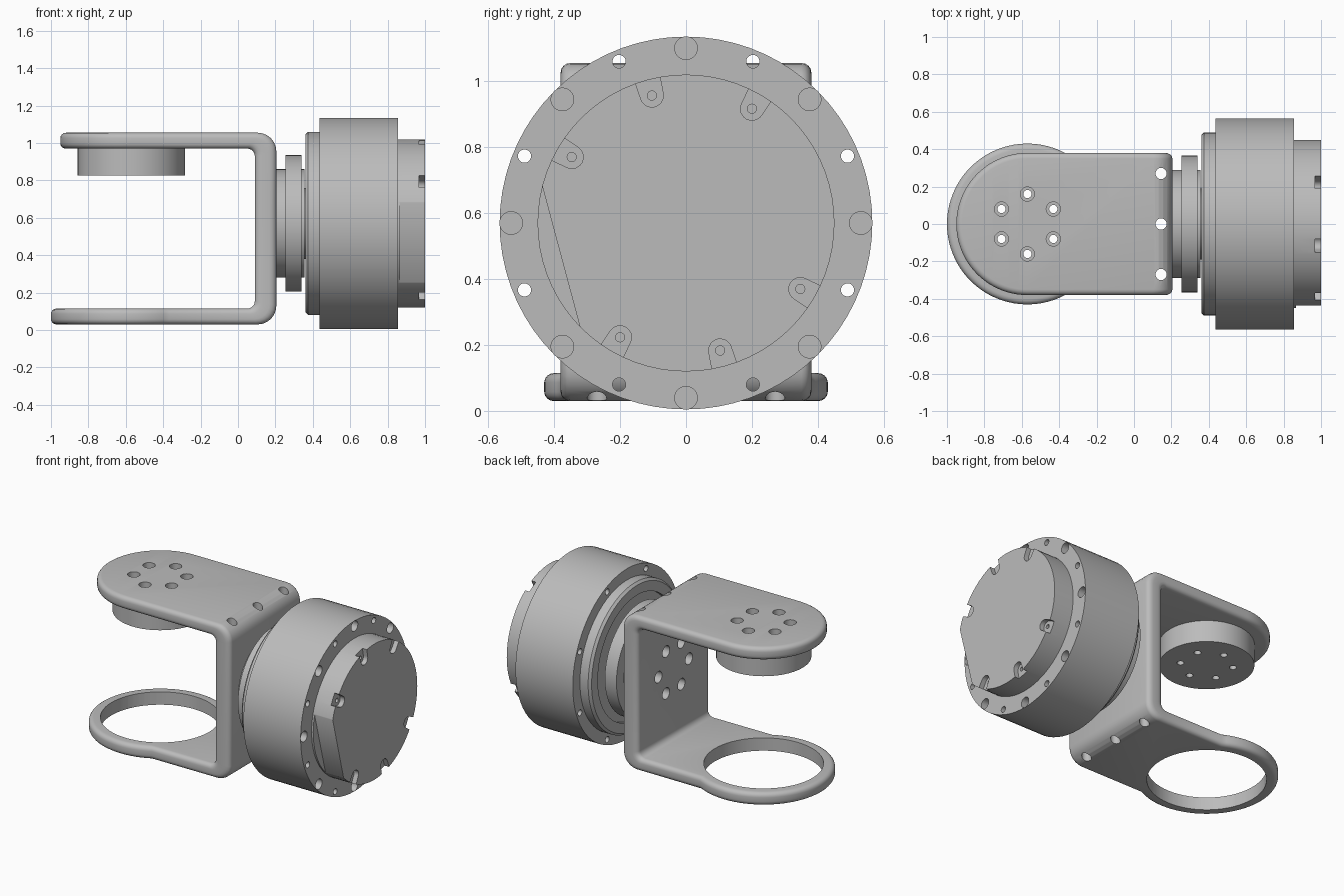
import bpy, bmesh
from math import sin, cos, pi, radians
from mathutils import Matrix, Vector

if "Cube" in bpy.data.objects:
    bpy.data.objects.remove(bpy.data.objects["Cube"])

AXIS_Z = 0.57      # height of the motor axis
HUB_X = -0.57      # position of the vertical joint axis
TO_X = Matrix.Rotation(pi / 2, 4, 'Y')

grey = bpy.data.materials.new("machined_grey")
grey.use_nodes = True
grey.diffuse_color = (0.5, 0.5, 0.5, 1)
grey.node_tree.nodes["Principled BSDF"].inputs["Base Color"].default_value = (0.5, 0.5, 0.5, 1)


def lathe(bm, profile, matrix, segs=32):
    """Revolve (radius, height) points around local z, capping both ends."""
    rings = []
    for r, h in profile:
        rings.append([bm.verts.new(matrix @ Vector((r * cos(2 * pi * i / segs), r * sin(2 * pi * i / segs), h)))
                      for i in range(segs)])
    for a, b in zip(rings, rings[1:]):
        for i in range(segs):
            j = (i + 1) % segs
            bm.faces.new((a[i], a[j], b[j], b[i]))
    bm.faces.new(rings[0])
    bm.faces.new(rings[-1])


def along_x(y=0, z=0):
    return Matrix.Translation((0, y, AXIS_Z + z)) @ TO_X


def along_z(x, y=0):
    return Matrix.Translation((x, y, 0))


def polar(r, deg):
    return r * cos(radians(deg)), r * sin(radians(deg))


def prism(bm, outline, x0, x1):
    """Extrude a (y, z) outline, relative to the motor axis, along x."""
    lo, hi = [[bm.verts.new((x, y, AXIS_Z + z)) for y, z in outline] for x in (x0, x1)]
    n = len(outline)
    for i in range(n):
        bm.faces.new((lo[i], lo[(i + 1) % n], hi[(i + 1) % n], hi[i]))
    bm.faces.new(lo)
    bm.faces.new(hi)


def make(name, bm):
    bmesh.ops.recalc_face_normals(bm, faces=bm.faces)
    mesh = bpy.data.meshes.new(name)
    bm.to_mesh(mesh)
    bm.free()
    ob = bpy.data.objects.new(name, mesh)
    bpy.context.collection.objects.link(ob)
    mesh.materials.append(grey)
    return ob


def finish(ob, *cutter_meshes):
    """Subtract the cutters, then smooth the round faces."""
    for bm in cutter_meshes:
        cutter = make("cutter", bm)
        cutter.hide_render = True
        mod = ob.modifiers.new("cut", 'BOOLEAN')
        mod.operation, mod.solver, mod.object = 'DIFFERENCE', 'EXACT', cutter
        bpy.context.view_layer.update()
        result = bpy.data.meshes.new_from_object(ob.evaluated_get(bpy.context.evaluated_depsgraph_get()))
        ob.modifiers.clear()
        ob.data = result
        bpy.data.objects.remove(cutter)
    bpy.ops.object.select_all(action='DESELECT')
    ob.select_set(True)
    bpy.context.view_layer.objects.active = ob
    bpy.ops.object.shade_smooth_by_angle(angle=radians(32))


# Bracket: rounded strip swept along a U, with a round end on each arm
def round_end(R, deg, z_in, z_out):
    a = radians(deg)
    return lambda t, d: (HUB_X - (R - d) * cos(a), (R - d) * sin(a), z_in + (z_out - z_in) * t)


def corner(deg, z_in, z_out):
    c, s = cos(radians(deg)), sin(radians(deg))
    inner = Vector((0.05 + 0.04 * c, z_in + 0.04 * s))
    outer = Vector((0.105 + 0.1 * c, z_out + 0.1 * s))

    def place(t, d):
        p = inner.lerp(outer, t)
        return p.x, 0.38 - d, p.y
    return place


EDGE = 0.03
arc = [i * pi / 8 for i in range(5)]
section = [(0.33 * (1 - cos(a)), EDGE * (1 - sin(a))) for a in arc]
section += [(1 - t, d) for t, d in reversed(section)]
stations = [round_end(0.43, a, 0.115, 0.03) for a in [118 * i / 28 for i in range(29)]]
stations += [corner(-90 + 15 * i, 0.155, 0.13) for i in range(7)]
stations += [corner(15 * i, 0.93, 0.955) for i in range(7)]
stations += [round_end(0.38, 90 - a, 0.97, 1.055) for a in [90 * i / 22 for i in range(23)]]

bm = bmesh.new()
loops = []
for place in stations:
    side = [Vector(place(t, d)) for t, d in section]
    other = [Vector((p.x, -p.y, p.z)) for p in reversed(side)]
    loops.append([bm.verts.new(p) for p in side + other])
for a, b in zip(loops, loops[1:]):
    for i in range(len(a)):
        j = (i + 1) % len(a)
        bm.faces.new((a[i], a[j], b[j], b[i]))
bmesh.ops.remove_doubles(bm, verts=bm.verts, dist=0.0001)
bracket = make("u_bracket", bm)

holes = bmesh.new()
lathe(holes, [(0.36, -0.1), (0.36, 0.3)], along_z(HUB_X), 64)
for y in (-0.27, 0, 0.27):
    lathe(holes, [(0.03, -0.1), (0.03, 1.2)], along_z(0.145, y), 20)
for k in range(6):
    x, y = polar(0.16, 30 + 60 * k)
    lathe(holes, [(0.022, 0.9), (0.022, 1.0), (0.038, 1.0), (0.038, 1.1)], along_z(HUB_X + x, y), 20)
    y, z = polar(0.16, 60 * k)
    lathe(holes, [(0.038, 0.0), (0.038, 0.16), (0.022, 0.16), (0.022, 0.3)], along_x(y, z), 20)
finish(bracket, holes)

# Round hub under the upper arm
bm = bmesh.new()
lathe(bm, [(0.287, 0.825), (0.287, 0.97)], along_z(HUB_X), 64)
hub = make("joint_hub", bm)
holes = bmesh.new()
for k in range(6):
    x, y = polar(0.16, 30 + 60 * k)
    lathe(holes, [(0.022, 0.7), (0.022, 1.1)], along_z(HUB_X + x, y), 20)
finish(hub, holes)

# Stepped coupling between bracket and motor
bm = bmesh.new()
lathe(bm, [(0.29, 0.205), (0.29, 0.255), (0.365, 0.255), (0.365, 0.34), (0.29, 0.34),
           (0.29, 0.355), (0.19, 0.355), (0.19, 0.385)], along_x(), 64)
finish(make("output_coupling", bm))

# Motor housing with pilot boss and bolt holes
bm = bmesh.new()
lathe(bm, [(0.41, 0.385), (0.41, 0.36), (0.475, 0.36), (0.49, 0.375), (0.49, 0.435),
           (0.565, 0.435), (0.565, 0.855), (0.44, 0.855)], along_x(), 72)
housing = make("motor_housing", bm)
holes = bmesh.new()
for k in range(8):
    y, z = polar(0.53, 45 * k)
    lathe(holes, [(0.0345, 0.8), (0.0345, 0.9)], along_x(y, z), 24)
    y, z = polar(0.53, 45 * k + 22.5)
    lathe(holes, [(0.02, 0.3), (0.02, 0.9)], along_x(y, z), 20)
finish(housing, holes)

# Rear cover with one flat side and screw slots
bm = bmesh.new()
lathe(bm, [(0.45, 0.855), (0.45, 1.0)], along_x(), 72)
cover = make("rear_cover", bm)


def turned(points, deg):
    c, s = cos(radians(deg)), sin(radians(deg))
    return [(u * c - v * s, u * s + v * c) for u, v in points]


flat = bmesh.new()
prism(flat, turned([(0.392, -0.4), (0.7, -0.4), (0.7, 0.4), (0.392, 0.4)], 195), 0.867, 1.1)
slots, screws = bmesh.new(), bmesh.new()
nose = [(0.4 - 0.035 * cos(a), 0.035 * sin(a)) for a in [-pi / 2 + pi * i / 10 for i in range(11)]]
for deg in (60, 105, 150, 240, 285, 330):
    prism(slots, turned(nose + [(0.5, 0.042), (0.5, -0.042)], deg), 0.968, 1.1)
    y, z = polar(0.4, deg)
    lathe(screws, [(0.014, 0.93), (0.014, 1.1)], along_x(y, z), 16)
finish(cover, flat, slots, screws)
